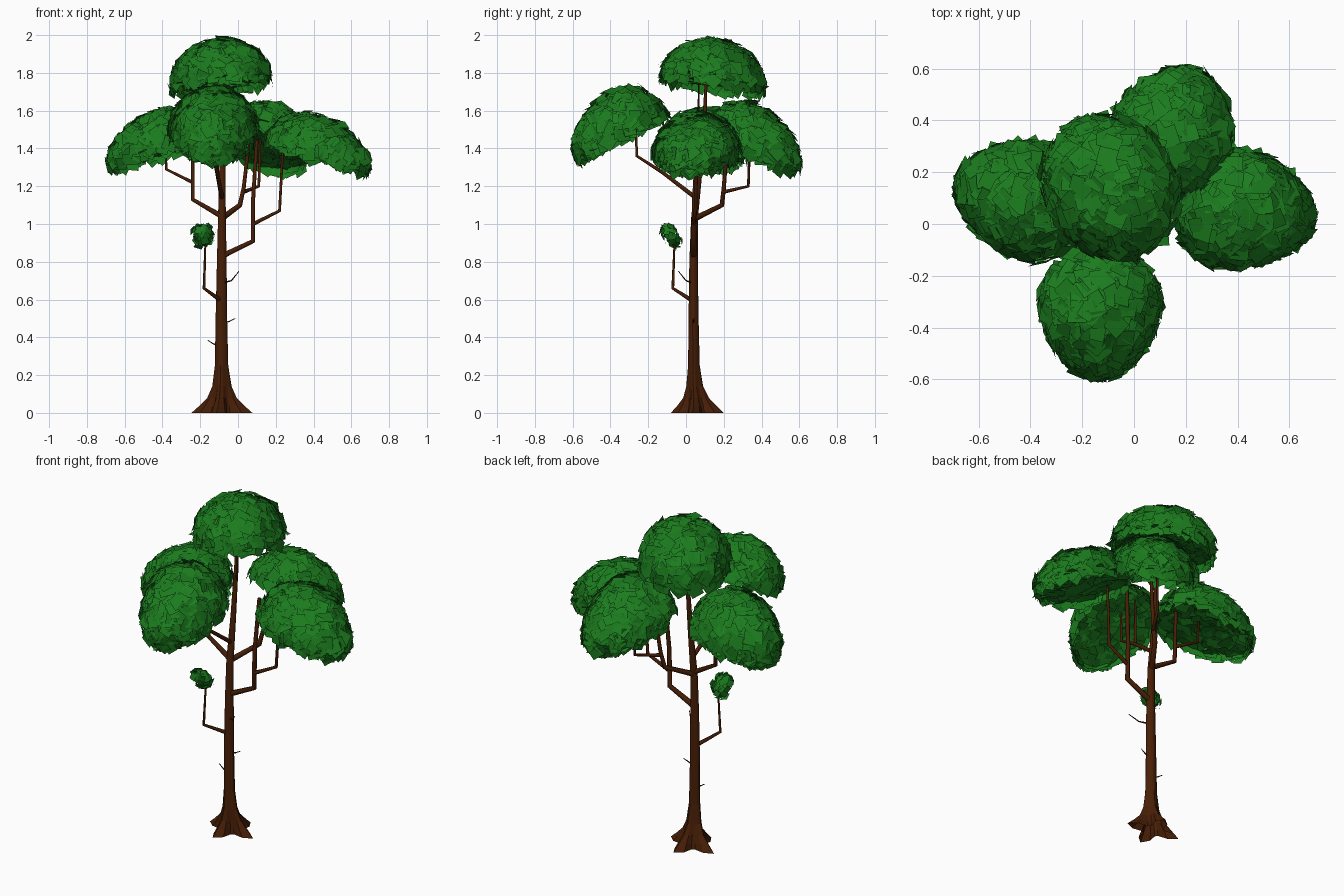
import bpy
import bmesh
import math
import random
from mathutils import Vector, Matrix

random.seed(7)
cube = bpy.data.objects.get("Cube")
if cube:
    bpy.data.objects.remove(cube, do_unlink=True)


def make_material(name, color):
    mat = bpy.data.materials.new(name)
    mat.use_nodes = True
    mat.diffuse_color = color
    bsdf = next(n for n in mat.node_tree.nodes if n.type == "BSDF_PRINCIPLED")
    bsdf.inputs["Base Color"].default_value = color
    bsdf.inputs["Roughness"].default_value = 0.9
    return mat


bark = make_material("dark bark", (0.064, 0.0135, 0.002, 1))
leaf = make_material("leaf green", (0.011, 0.2, 0.013, 1))


def add_object(name, bm, mat):
    mesh = bpy.data.meshes.new(name)
    bm.to_mesh(mesh)
    bm.free()
    mesh.materials.append(mat)
    obj = bpy.data.objects.new(name, mesh)
    bpy.context.collection.objects.link(obj)
    return obj


# Trunk: stacked rings, open below, with four root lobes fading out upwards
def build_trunk():
    # height, core radius, root reach, x, y
    rings = [(0, .058, .106, -.085, .06), (.035, .052, .072, -.085, .058),
             (.08, .045, .034, -.085, .053), (.14, .04, .012, -.085, .046),
             (.25, .032, .004, -.087, .042), (.5, .029, .002, -.088, .04),
             (.8, .025, .001, -.086, .04), (1.03, .021, 0, -.085, .045),
             (1.3, .016, 0, -.083, .075), (1.6, .012, 0, -.08, .1),
             (1.85, .006, 0, -.08, .11)]
    sides = 20
    bm = bmesh.new()
    loops = []
    for z, core, reach, x, y in rings:
        loop = []
        for i in range(sides):
            turn = math.tau * i / sides
            a = turn - math.radians(10)
            r = core + reach * (0.5 + 0.5 * math.cos(4 * turn)) ** 1.3
            loop.append(bm.verts.new((x + r * math.cos(a), y + r * .87 * math.sin(a), z)))
        loops.append(loop)
    for low, high in zip(loops, loops[1:]):
        for i in range(sides):
            j = (i + 1) % sides
            bm.faces.new((low[i], low[j], high[j], high[i]))
    bm.faces.new(loops[-1])
    add_object("trunk", bm, bark)


# Branch: a tapered six-sided tube along a bent path
def branch(name, start, end, *points):
    curve = bpy.data.curves.new(name, "CURVE")
    curve.dimensions = "3D"
    curve.bevel_depth = 1
    curve.bevel_resolution = 1
    curve.use_fill_caps = True
    spline = curve.splines.new("POLY")
    spline.points.add(len(points) - 1)
    for i, (p, co) in enumerate(zip(spline.points, points)):
        p.co = (*co, 1)
        p.radius = start + (end - start) * i / (len(points) - 1)
    obj = bpy.data.objects.new(name, curve)
    bpy.context.collection.objects.link(obj)
    curve.materials.append(bark)
    bpy.ops.object.select_all(action="DESELECT")
    obj.select_set(True)
    bpy.context.view_layer.objects.active = obj
    bpy.ops.object.convert(target="MESH")


# One square leaf card, turned at random around its normal
def leaf_card(bm, frame, pos, normal, size):
    wobble = Vector([random.uniform(-.25, .25) for _ in range(3)])
    turn = (normal + wobble).to_track_quat("Z", "Y").to_matrix()
    turn = turn @ Matrix.Rotation(random.uniform(0, math.tau), 3, "Z")
    half = size * random.uniform(.8, 1.2) / 2
    corners = [(-half, -half, 0), (half, -half, 0), (half, half, 0), (-half, half, 0)]
    bm.faces.new([bm.verts.new(frame @ (pos + turn @ Vector(c))) for c in corners])


# Foliage: cards over an ellipsoid that leans and narrows outwards, with a shallow underside
def foliage(name, center, radii, lean, heading, taper, count, under, size, lowest):
    frame = (Matrix.Translation(center) @ Matrix.Rotation(math.radians(heading), 4, "Z")
             @ Matrix.Rotation(math.radians(lean), 4, "Y"))
    golden = math.pi * (3 - math.sqrt(5))
    bm = bmesh.new()
    for i in range(count):
        z = lowest + (1 - lowest) * (i + 0.5) / count
        a = i * golden + random.uniform(-.12, .12)
        r = math.sqrt(1 - z * z)
        unit = Vector((r * math.cos(a), r * math.sin(a), z))
        narrow = 1 - taper * unit.x
        scale = (radii[0], radii[1] * narrow, radii[2] * narrow)
        pos = Vector([u * s for u, s in zip(unit, scale)])
        normal = Vector([u / s for u, s in zip(unit, scale)]).normalized()
        leaf_card(bm, frame, pos + normal * random.uniform(-.015, .015), normal, size)
    for i in range(under):
        r = .95 * math.sqrt((i + 0.5) / under)
        x, y = r * math.cos(i * golden), r * math.sin(i * golden)
        z = .04 * (1 - r * r) + random.uniform(-.012, .012)
        pos = Vector((x * radii[0], y * radii[1] * (1 - taper * x), z))
        leaf_card(bm, frame, pos, Vector((0, 0, -1)), size)
    add_object(name, bm, leaf)


build_trunk()

# Left limb and its fork
branch("left_limb", .017, .01, (-.085, .04, .83), (.08, .04, .91), (.08, .045, 1.13), (.1, .06, 1.45))
branch("left_limb_fork", .012, .007, (.08, .04, 1), (.22, .05, 1.07), (.24, .06, 1.45))
# Back limb and its fork
branch("back_limb", .016, .009, (-.085, .05, 1.03), (.01, .19, 1.1), (.03, .2, 1.19), (.06, .22, 1.45))
branch("back_limb_fork", .011, .006, (.03, .2, 1.17), (.11, .33, 1.2), (.12, .34, 1.5))
# Right limb and its fork
branch("right_limb", .016, .009, (-.085, .045, 1.04), (-.24, .06, 1.13), (-.24, .07, 1.45))
branch("right_limb_fork", .01, .006, (-.24, .065, 1.22), (-.38, .09, 1.29), (-.385, .09, 1.48))
# Front limb and its fork
branch("front_limb", .013, .006, (-.085, .05, 1.14), (-.11, -.12, 1.27), (-.13, -.26, 1.36), (-.13, -.27, 1.6))
branch("front_limb_fork", .009, .005, (-.11, -.12, 1.27), (-.11, -.12, 1.55))
# Crown twig beside the trunk tip
branch("crown_twig", .007, .004, (-.08, .09, 1.5), (-.05, .065, 1.56), (-.05, .07, 1.85))
# Low shoot and dead twigs
branch("low_shoot", .012, .005, (-.085, .04, .59), (-.18, -.07, .66), (-.172, -.06, .92))
branch("upper_twig", .005, .002, (-.075, .03, .69), (-.035, .0, .7), (.005, -.04, .75))
branch("middle_twig", .005, .002, (-.075, .04, .475), (-.045, .04, .485), (-.015, .045, .5))
branch("lower_twig", .005, .002, (-.1, .04, .355), (-.13, .045, .365), (-.16, .05, .385))

# Leaf canopies: centre, radii, lean, heading, taper
canopies = [
    ("crown_canopy", (-.09, .14, 1.745), (.285, .245, .225), 8, 125, 0),
    ("front_canopy", (-.13, -.34, 1.465), (.265, .22, .225), 28, -92, .2),
    ("right_canopy", (-.42, .1, 1.375), (.275, .22, .21), 16, 165, .2),
    ("left_canopy", (.42, .055, 1.36), (.275, .22, .2), 17, -8, .2),
    ("back_canopy", (.15, .35, 1.405), (.27, .23, .2), 27, 70, .2),
]
for name, center, radii, lean, heading, taper in canopies:
    foliage(name, center, radii, lean, heading, taper, 440, 150, .066, -.06)
foliage("low_shoot_leaves", (-.185, -.08, .94), (.032, .05, .062), 36, -90, 0, 45, 0, .04, -1)
